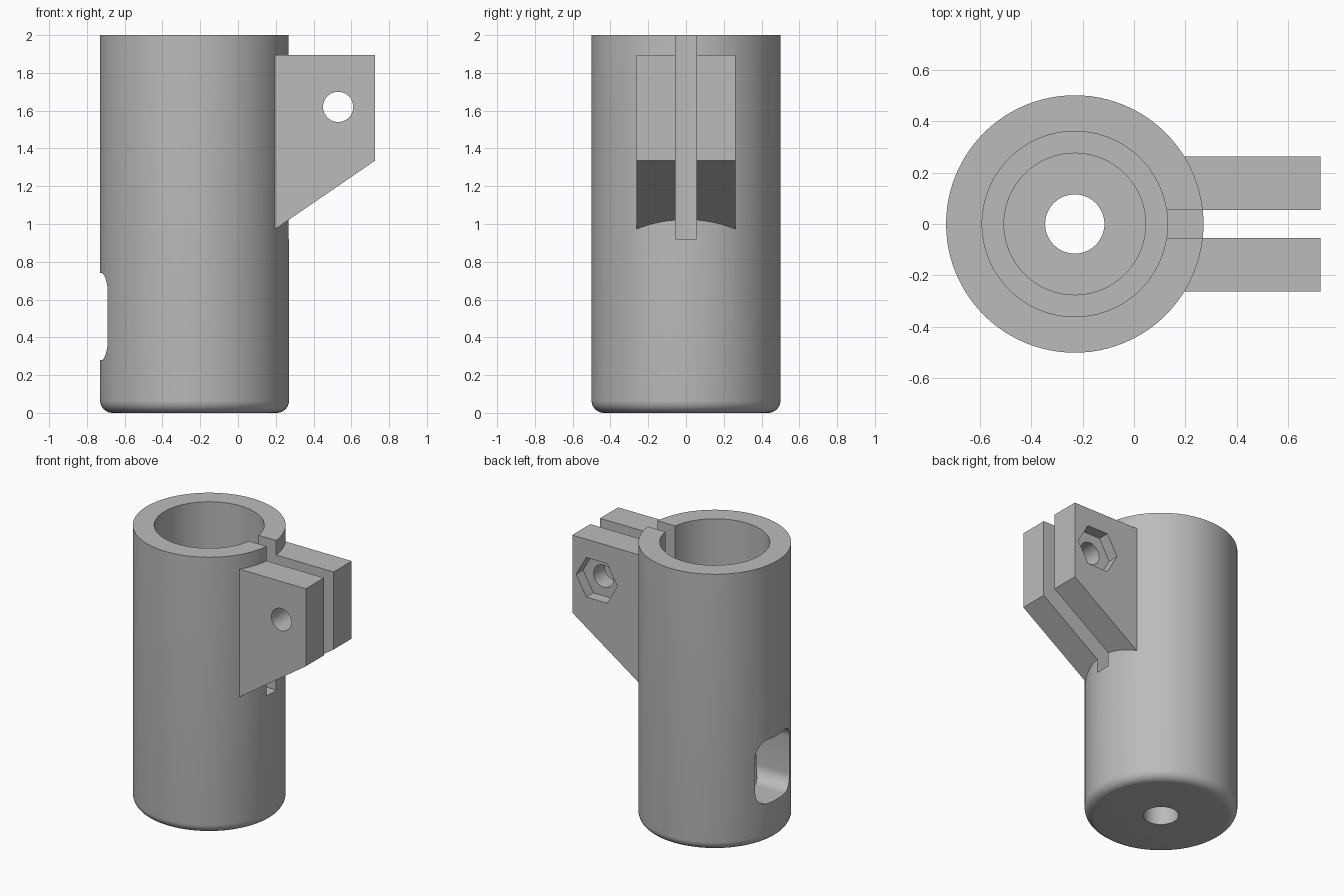
import bpy, bmesh
from math import sin, cos, pi, radians
from mathutils import Vector

if "Cube" in bpy.data.objects:
    bpy.data.objects.remove(bpy.data.objects["Cube"])

grey = bpy.data.materials.new("plain grey")
grey.use_nodes = True
COLOUR = (0.5, 0.5, 0.5, 1)
grey.diffuse_color = COLOUR
grey.node_tree.nodes["Principled BSDF"].inputs["Base Color"].default_value = COLOUR

CX = -0.23        # tube axis
SEGMENTS = 96


def add_object(name, bm):
    bmesh.ops.recalc_face_normals(bm, faces=bm.faces)
    mesh = bpy.data.meshes.new(name)
    bm.to_mesh(mesh)
    bm.free()
    obj = bpy.data.objects.new(name, mesh)
    mesh.materials.append(grey)
    bpy.context.collection.objects.link(obj)
    return obj


def lathe(name, profile):
    """Spin a closed (radius, z) outline round the tube axis."""
    bm = bmesh.new()
    rings = [[bm.verts.new((CX + r * cos(2 * pi * i / SEGMENTS), r * sin(2 * pi * i / SEGMENTS), z))
              for i in range(SEGMENTS)] for r, z in profile]
    for k, a in enumerate(rings):
        b = rings[(k + 1) % len(rings)]
        for i in range(SEGMENTS):
            j = (i + 1) % SEGMENTS
            bm.faces.new((a[i], a[j], b[j], b[i]))
    return add_object(name, bm)


def prism(name, outline, sweep):
    """Extrude a flat outline of 3D points along a vector."""
    bm = bmesh.new()
    face = bm.faces.new([bm.verts.new(p) for p in outline])
    extruded = bmesh.ops.extrude_face_region(bm, geom=[face], use_keep_orig=True)["geom"]
    bmesh.ops.translate(bm, vec=Vector(sweep),
                        verts=[v for v in extruded if isinstance(v, bmesh.types.BMVert)])
    return add_object(name, bm)


def combine(target, other, operation):
    mod = target.modifiers.new(operation, "BOOLEAN")
    mod.operation, mod.object, mod.solver = operation, other, "EXACT"
    with bpy.context.temp_override(object=target, active_object=target):
        bpy.ops.object.modifier_apply(modifier=mod.name)
    bpy.data.objects.remove(other)


def circle(cx, cz, r, n, y):
    return [(cx + r * cos(2 * pi * i / n), y, cz + r * sin(2 * pi * i / n)) for i in range(n)]


# Tube: rounded foot, stepped bore and a small hole through the floor
FILLET = 0.065
foot = [(0.5 - FILLET + FILLET * sin(a), FILLET - FILLET * cos(a))
        for a in (i * pi / 16 for i in range(9))]
tube = lathe("clamp_tube", [(0.115, 0)] + foot + [
    (0.5, 2), (0.36, 2), (0.36, 0.85), (0.275, 0.85), (0.275, 0.2), (0.115, 0.2)])

# Clamp ears, made as one block and split by the slot
ears = prism("clamp_ears", [(x, -0.262, z) for x, z in
             [(0.15, 1.895), (0.725, 1.895), (0.725, 1.335), (0.15, 0.941)]], (0, 0.524, 0))
combine(tube, ears, "UNION")

# Clamping slot
slot = prism("slot_cutter", [(x, -0.055, z) for x, z in
             [(0, 0.92), (1, 0.92), (1, 2.1), (0, 2.1)]], (0, 0.11, 0))
combine(tube, slot, "DIFFERENCE")

# Bolt hole and hexagonal nut pocket
BOLT = (0.53, 1.62)
combine(tube, prism("bolt_cutter", circle(*BOLT, 0.08, 40, -0.4), (0, 0.8, 0)), "DIFFERENCE")
combine(tube, prism("nut_cutter", circle(*BOLT, 0.165, 6, 0.182), (0, 0.2, 0)), "DIFFERENCE")

# Rounded window low in the wall
W, H, R = 0.196, 0.23, 0.1
window = []
for k, (sy, sz) in enumerate([(1, 1), (-1, 1), (-1, -1), (1, -1)]):
    for i in range(9):
        a = (k + i / 8) * pi / 2
        window.append((-1, sy * (W - R) + R * cos(a), 0.51 + sz * (H - R) + R * sin(a)))
combine(tube, prism("window_cutter", window, (0.63, 0, 0)), "DIFFERENCE")

# Smooth curves, sharp edges
bpy.ops.object.select_all(action="DESELECT")
tube.select_set(True)
bpy.context.view_layer.objects.active = tube
bpy.ops.object.shade_smooth_by_angle(angle=radians(30))
